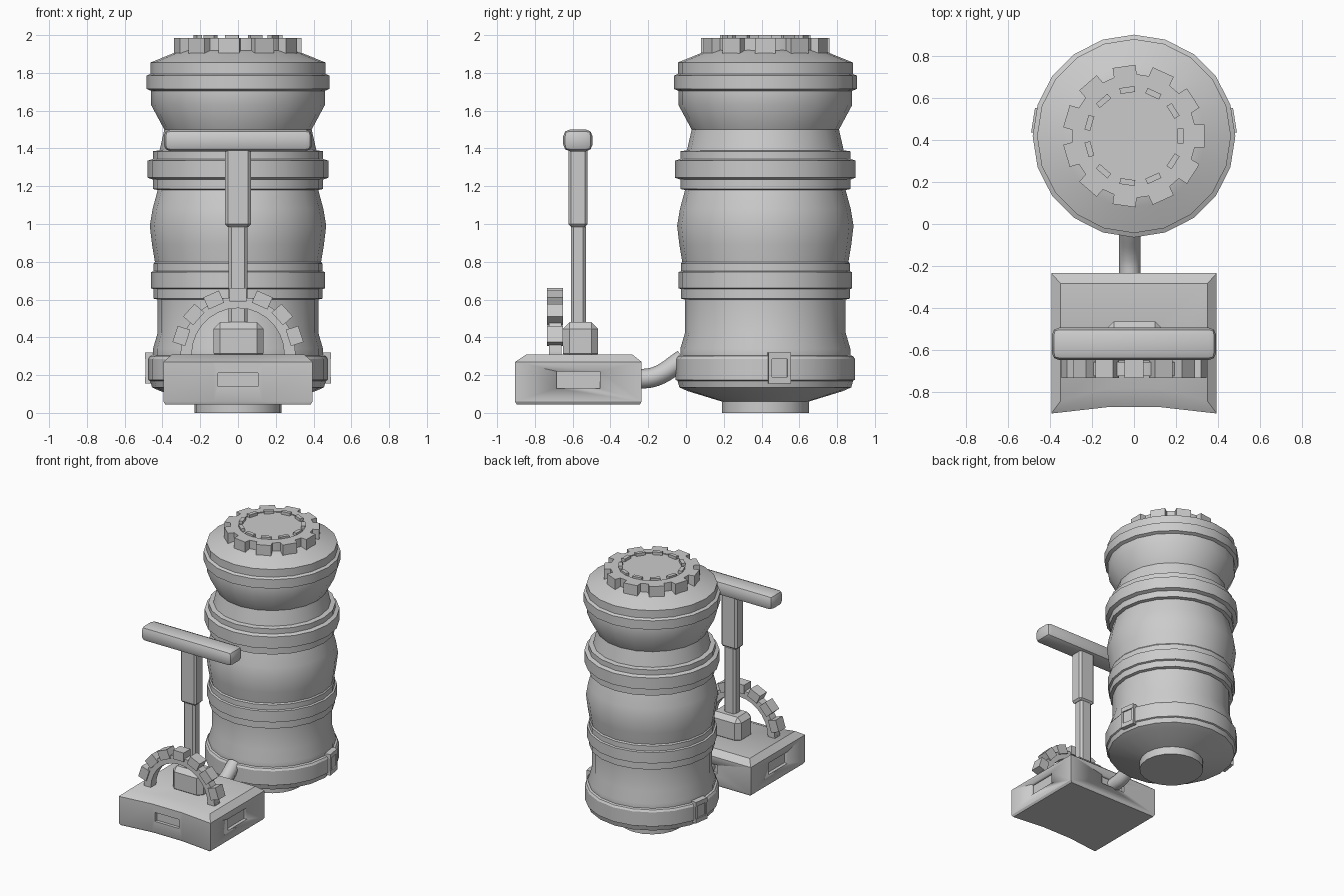
import bpy, bmesh
from math import pi, cos, sin, radians
from mathutils import Matrix, Vector

if "Cube" in bpy.data.objects:
    bpy.data.objects.remove(bpy.data.objects["Cube"])

TANK = Vector((0, 0.42, 0))


def finish(name, bm, angle=30):
    bmesh.ops.remove_doubles(bm, verts=bm.verts, dist=1e-5)
    bmesh.ops.recalc_face_normals(bm, faces=bm.faces)
    me = bpy.data.meshes.new(name)
    bm.to_mesh(me)
    bm.free()
    ob = bpy.data.objects.new(name, me)
    bpy.context.collection.objects.link(ob)
    bpy.ops.object.select_all(action='DESELECT')
    ob.select_set(True)
    bpy.context.view_layer.objects.active = ob
    bpy.ops.object.shade_smooth_by_angle(angle=radians(angle))
    return ob


def add_box(bm, lo, hi, mat=Matrix()):
    lo, hi = Vector(lo), Vector(hi)
    m = mat @ Matrix.Translation((lo + hi) / 2) @ Matrix.Diagonal((*(hi - lo), 1))
    return bmesh.ops.create_cube(bm, size=1, matrix=m)['verts']


def box(name, lo, hi, bevel=0, segments=1):
    bm = bmesh.new()
    add_box(bm, lo, hi)
    if bevel:
        bmesh.ops.bevel(bm, geom=bm.edges[:], offset=bevel, segments=segments,
                        profile=0.5, affect='EDGES')
    return finish(name, bm)


def sweep(bm, profile, steps, angle=2 * pi, closed=False):
    """Turn an (r, z) profile about the z axis."""
    rings = [[bm.verts.new((r * cos(a), r * sin(a), z)) for r, z in profile]
             for a in (angle * i / steps for i in range(steps + 1))]
    n = len(profile)
    for a, b in zip(rings, rings[1:]):
        for j in range(n if closed else n - 1):
            k = (j + 1) % n
            bm.faces.new((a[j], b[j], b[k], a[k]))
    if closed and angle < 2 * pi:
        bm.faces.new(rings[0])
        bm.faces.new(rings[-1])
    bmesh.ops.remove_doubles(bm, verts=bm.verts, dist=1e-5)


def teeth(bm, angles, r0, r1, half, z0, z1):
    for a in angles:
        add_box(bm, (r0, -half, z0), (r1, half, z1), Matrix.Rotation(a, 4, 'Z'))


# Tank body with its hoops and bulges
bm = bmesh.new()
sweep(bm, [(0, 0), (.23, 0), (.23, .06), (.41, .115), (.455, .135), (.465, .17),
           (.475, .175), (.475, .285), (.465, .3), (.45, .305), (.45, .34),
           (.425, .425), (.425, .6), (.447, .605), (.447, .655), (.46, .66),
           (.46, .745), (.447, .75), (.447, .79), (.44, .80), (.455, .89),
           (.467, .99), (.452, 1.08), (.425, 1.18), (.45, 1.185), (.45, 1.235),
           (.478, 1.245), (.478, 1.335), (.45, 1.345), (.45, 1.385), (.415, 1.39),
           (.39, 1.5), (.46, 1.63), (.46, 1.705), (.484, 1.715), (.484, 1.785),
           (.463, 1.795), (.463, 1.855), (.34, 1.905), (.28, 1.925), (0, 1.925)], 20)
finish("tank_body", bm).location = TANK

# Toothed filler cap on top
spokes = [2 * pi * i / 11 for i in range(11)]
bm = bmesh.new()
sweep(bm, [(.235, 1.9), (.295, 1.9), (.295, 1.985), (.235, 1.985)], 33, closed=True)
teeth(bm, spokes, .27, .336, .055, 1.9, 1.985)
finish("cap_gear", bm).location = TANK
bm = bmesh.new()
sweep(bm, [(0, 1.978), (.235, 1.978), (.235, 1.9), (0, 1.9)], 33)
teeth(bm, spokes, .208, .236, .036, 1.96, 2.0)
finish("cap_disc", bm).location = TANK

# Clasps on the lower hoop, one each side
for side, a in (("right", radians(9)), ("left", radians(171))):
    bm = bmesh.new()
    rot = Matrix.Rotation(a, 4, 'Z')
    add_box(bm, (.44, -.046, .16), (.478, .046, .31), rot)
    for s in (-1, 1):
        add_box(bm, (.44, s * .05 - .009, .17), (.486, s * .05 + .009, .3), rot)
    for z in (.155, .285):
        add_box(bm, (.44, -.059, z), (.488, .059, z + .034), rot)
    finish("clasp_" + side, bm).location = TANK

# Pump base: hollowed front, chamfered top
outer = [(-.395, -.905), (-.13, -.875), (.13, -.875), (.395, -.905),
         (.395, -.235), (-.395, -.235)]
upper = [(-.35, -.845), (-.13, -.785), (.13, -.785), (.35, -.845),
         (.35, -.285), (-.35, -.285)]
bm = bmesh.new()
rings = []
for pts, z, s in ((outer, .045, .975), (outer, .06, 1), (outer, .27, 1), (upper, .31, 1)):
    rings.append([bm.verts.new((x * s, -.57 + (y + .57) * s, z)) for x, y in pts])
for a, b in zip(rings, rings[1:]):
    for j in range(6):
        k = (j + 1) % 6
        bm.faces.new((a[j], a[k], b[k], b[j]))
bm.faces.new(rings[0])
bm.faces.new(rings[-1])
base = finish("pump_base", bm)

# Recessed slots in the four sides of the base
bm = bmesh.new()
add_box(bm, (-.105, -1, .14), (.105, -.85, .21))
add_box(bm, (-.105, -.26, .14), (.105, -.1, .21))
add_box(bm, (.37, -.685, .13), (.5, -.455, .22))
add_box(bm, (-.5, -.685, .13), (-.37, -.455, .22))
cutter = finish("slot_cutter", bm)
cutter.hide_render = True
mod = base.modifiers.new("slots", 'BOOLEAN')
mod.operation, mod.solver, mod.object = 'DIFFERENCE', 'EXACT', cutter
bpy.context.view_layer.objects.active = base
bpy.ops.object.modifier_apply(modifier=mod.name)
bpy.data.objects.remove(cutter)

# Pump shaft and T handle
box("shaft_mount", (-.13, -.652, .28), (.135, -.465, .48), .035)
box("piston_rod", (-.05, -.61, .45), (.05, -.53, 1.0), .015)
box("piston_sleeve", (-.068, -.622, .985), (.068, -.522, 1.42), .014)
box("handle", (-.392, -.65, 1.385), (.392, -.495, 1.5), .035, 2)

# Half gear standing on the base in front of the shaft
bm = bmesh.new()
sweep(bm, [(.245, .66), (.305, .66), (.305, .725), (.245, .725)], 14, pi, closed=True)
teeth(bm, [radians(90 + 24 * i) for i in range(-3, 4)], .28, .35, .045, .65, .735)
for s in (-1, 1):
    add_box(bm, (s * .275 - .03, -.03, .66), (s * .275 + .03, .01, .725))
gear = finish("half_gear", bm)
gear.rotation_euler = (pi / 2, 0, 0)
gear.location = (0, 0, .31)

# Hose from base to tank
cu = bpy.data.curves.new("hose", 'CURVE')
cu.dimensions = '3D'
cu.bevel_depth, cu.bevel_resolution, cu.resolution_u = .052, 2, 6
cu.use_fill_caps = True
sp = cu.splines.new('BEZIER')
path = [(-.02, -.27, .178), (-.02, -.16, .193), (-.02, -.015, .285)]
sp.bezier_points.add(len(path) - 1)
for p, co in zip(sp.bezier_points, path):
    p.co = co
    p.handle_left_type = p.handle_right_type = 'AUTO'
bpy.context.collection.objects.link(bpy.data.objects.new("hose", cu))
